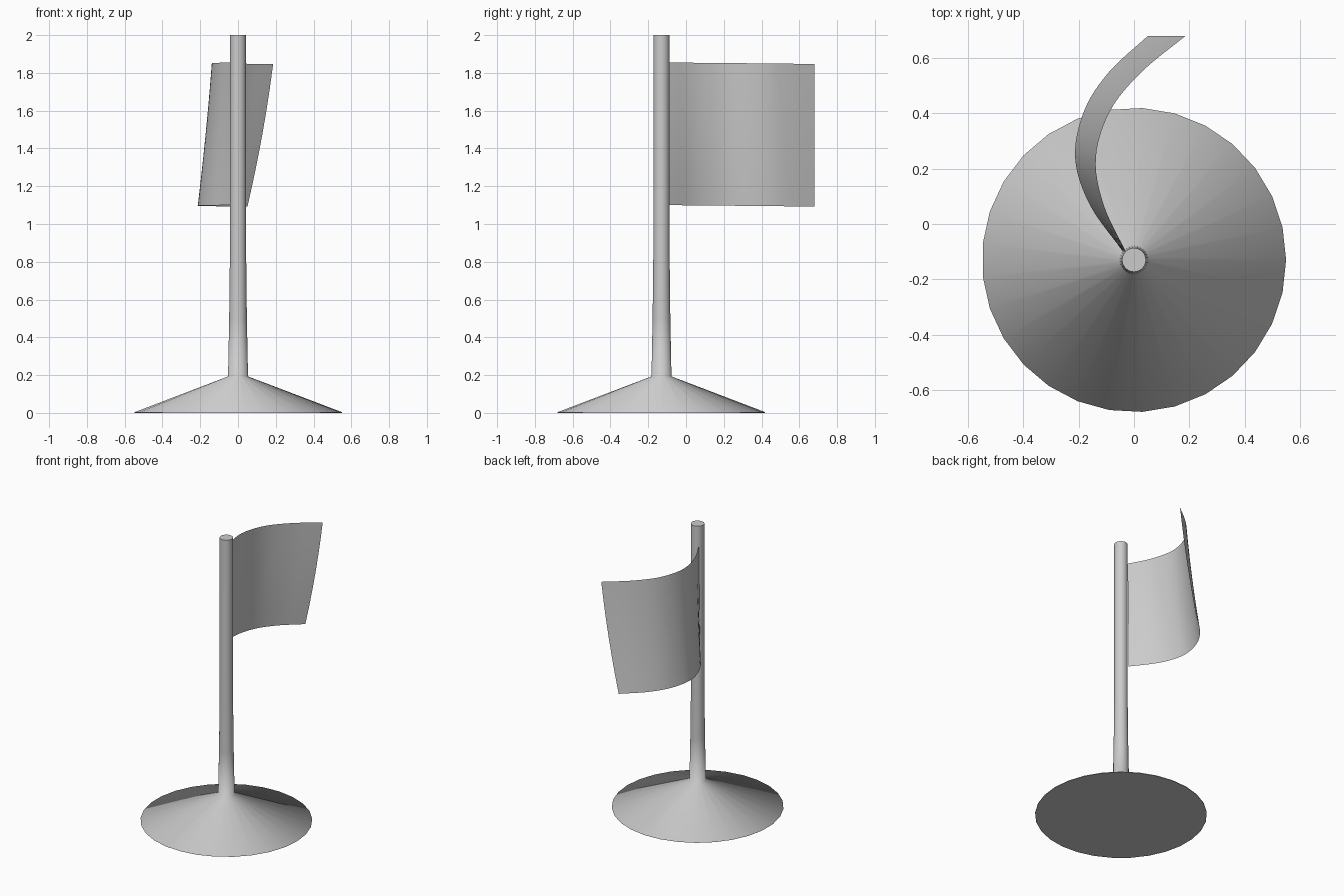
import bpy, bmesh
from math import cos, sin, tau, radians

if "Cube" in bpy.data.objects:
    bpy.data.objects.remove(bpy.data.objects["Cube"])

SIDES = 29
POLE_Y = -0.13


def make_object(name, bm, angle):
    bmesh.ops.recalc_face_normals(bm, faces=bm.faces[:])
    mesh = bpy.data.meshes.new(name)
    bm.to_mesh(mesh)
    bm.free()
    ob = bpy.data.objects.new(name, mesh)
    bpy.context.collection.objects.link(ob)
    bpy.ops.object.select_all(action='DESELECT')
    ob.select_set(True)
    bpy.context.view_layer.objects.active = ob
    bpy.ops.object.shade_smooth_by_angle(angle=radians(angle))
    return ob


def bridge(bm, rows, closed):
    for a, b in zip(rows, rows[1:]):
        n = len(a)
        for i in range(n if closed else n - 1):
            j = (i + 1) % n
            bm.faces.new((a[i], a[j], b[j], b[i]))


def smooth_path(values, steps=6):
    """Catmull-Rom curve through the values."""
    p = [2 * values[0] - values[1]] + values + [2 * values[-1] - values[-2]]
    out = []
    for k in range(len(values) - 1):
        a, b, c, d = p[k:k + 4]
        for s in range(steps):
            t = s / steps
            out.append(0.5 * (2 * b + (c - a) * t + (2*a - 5*b + 4*c - d) * t**2
                              + (3*b - a - 3*c + d) * t**3))
    return out + [values[-1]]


# Conical foot flowing into a tapered pole, one revolved profile
profile = [(0.55, 0.004), (0.053, 0.193), (0.047, 0.5), (0.043, 0.85), (0.043, 2.0)]
bm = bmesh.new()
rings = []
for r, z in [(0.55, 0.0)] + profile:
    rings.append([bm.verts.new((r * cos(tau * i / SIDES),
                                POLE_Y + r * sin(tau * i / SIDES), z))
                  for i in range(SIDES)])
bridge(bm, rings, True)
bm.faces.new(rings[0])
bm.faces.new(rings[-1])
make_object("pole_and_base", bm, 75)

# Curved flag sheet, leaning more toward its free end
ys = smooth_path([-0.10, 0.07, 0.24, 0.41, 0.55, 0.68])
low = smooth_path([-0.040, -0.160, -0.213, -0.180, -0.090, 0.050])
high = smooth_path([-0.030, -0.110, -0.138, -0.086, 0.028, 0.186])
bm = bmesh.new()
rows = []
for k in range(7):
    t = k / 6
    row = []
    for i, y in enumerate(ys):
        u = i / (len(ys) - 1)
        x = low[i] + (high[i] - low[i]) * t + 0.04 * u * t * (1 - t)
        row.append(bm.verts.new((x, y, 1.10 + 0.755 * t - 0.008 * u)))
    rows.append(row)
bridge(bm, rows, False)
make_object("flag", bm, 60)
